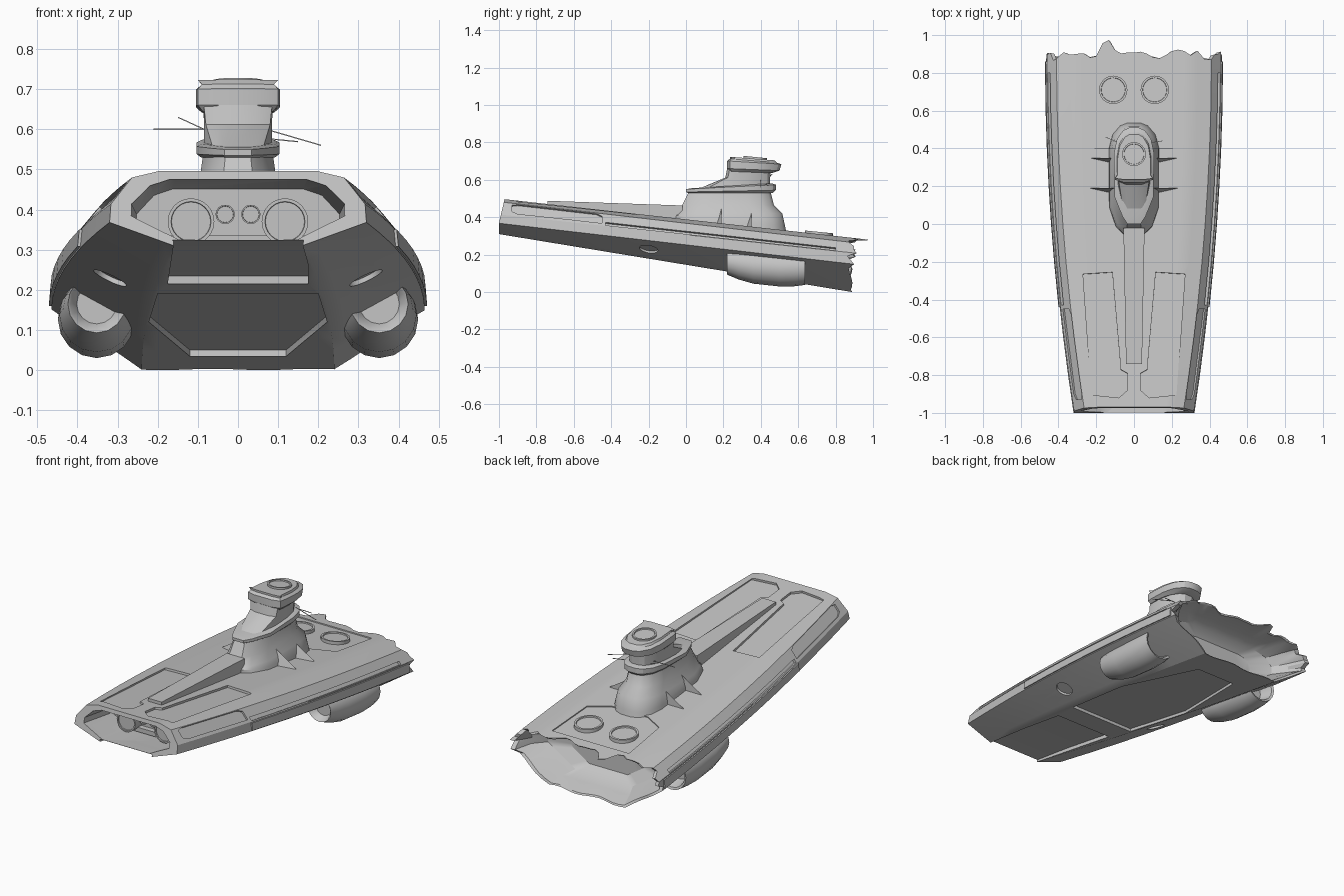
import bpy, bmesh, math
from mathutils import Vector, geometry

if "Cube" in bpy.data.objects:
    bpy.data.objects.remove(bpy.data.objects["Cube"])

grey = bpy.data.materials.new("hull grey")
grey.diffuse_color = (0.56, 0.56, 0.56, 1)
grey.use_nodes = True
grey.node_tree.nodes["Principled BSDF"].inputs["Base Color"].default_value = grey.diffuse_color


def make(name, bm, angle=30):
    bmesh.ops.recalc_face_normals(bm, faces=bm.faces)
    me = bpy.data.meshes.new(name)
    bm.to_mesh(me)
    bm.free()
    ob = bpy.data.objects.new(name, me)
    bpy.context.collection.objects.link(ob)
    me.materials.append(grey)
    bpy.ops.object.select_all(action='DESELECT')
    ob.select_set(True)
    bpy.context.view_layer.objects.active = ob
    bpy.ops.object.shade_smooth_by_angle(angle=math.radians(angle))
    return ob


def loft(name, rings, angle=30):
    bm = bmesh.new()
    vs = [[bm.verts.new(p) for p in r] for r in rings]
    n = len(vs[0])
    for a, b in zip(vs, vs[1:]):
        for i in range(n):
            j = (i + 1) % n
            bm.faces.new((a[i], a[j], b[j], b[i]))
    bm.faces.new(vs[0])
    bm.faces.new(vs[-1])
    return make(name, bm, angle)


def cut(target, cutter):
    m = target.modifiers.new("cut", 'BOOLEAN')
    m.operation, m.solver, m.object = 'DIFFERENCE', 'EXACT', cutter
    bpy.ops.object.select_all(action='DESELECT')
    target.select_set(True)
    bpy.context.view_layer.objects.active = target
    # keep the cut ahead of any shading modifier
    bpy.ops.object.modifier_move_to_index(modifier=m.name, index=0)
    bpy.ops.object.modifier_apply(modifier="cut")
    bpy.data.objects.remove(cutter, do_unlink=True)


# Half cross-section of the hull at the nose and the stern (x, z), keel to deck
NOSE = [(0, .31), (.16, .31), (.32, .368), (.315, .415), (.26, .483), (.19, .50), (0, .50)]
STERN = [(0, 0), (.24, 0), (.465, .15), (.46, .21), (.41, .265), (.30, .29), (0, .29)]


def P(y, k, s=1):
    """Point on the hull skin at length y and outline position k (0 keel .. 6 deck)."""
    i = min(int(k), 5)
    t, f = k - i, (y + 1) / 1.89
    g = 1 - (1 - f) ** 2
    pts = [(a[0] + (b[0] - a[0]) * g, a[1] + (b[1] - a[1]) * f)
           for a, b in zip(NOSE[i:i + 2], STERN[i:i + 2])]
    x, z = [pts[0][c] + (pts[1][c] - pts[0][c]) * t for c in (0, 1)]
    return Vector((s * x, y, z))


half = [i + j / c for i, c in enumerate((7, 6, 3, 3, 3, 9)) for j in range(c)] + [6]
outline = [(k, 1) for k in half] + [(k, -1) for k in half[-2:0:-1]]


def torn(k, s):
    """Ragged stern edge."""
    a = s * k
    if k < 2:
        return .88 + .01 * math.sin(6 * a)
    y = .89 + .02 * math.sin(4 * a + 1) + .014 * math.sin(11 * a)
    if k > 5:
        y += .02
    x = P(.9, k, s).x
    return min(y, .94) + (max(0, .09 - abs(x + .15) * 1.6) if k > 5 else 0)


def shrunk(p, sc, y=None):
    return Vector((p.x * sc, p.y if y is None else y, .145 + (p.z - .145) * sc))


# Hull: loft with a torn, hollow stern
rings = [[P(-1 + .03 * max(0, (P(-1, k).z - .37) / .13), k, s) for k, s in outline]]
rings += [[P(y, k, s) for k, s in outline] for y in (-.8, -.6, -.44, -.2, 0, .2, .4, .6, .8)]
rings.append([P(torn(k, s), k, s) for k, s in outline])
rings.append([shrunk(P(torn(k, s) - .006, k, s), .95) for k, s in outline])
for y, sc in ((.80, .87), (.73, .75), (.69, .5)):
    rings.append([shrunk(P(.8, k, s), sc, y) for k, s in outline])
hull = loft("hull", rings)

# Nose bay and the slot in the belly below it
bay = [(.15, .325), (.272, .385), (.272, .415), (.225, .462), (.175, .478)]
bay = bay + [(-x, z) for x, z in bay[::-1]]
cut(hull, loft("bay_cutter", [[(x * (1 if y < -.9 else .93), y, z - .111 * (y + 1)) for x, z in bay]
                              for y in (-1.1, -.76)]))
slot = [(-1.1, .1), (-1.1, .335), (-.77, .298), (-.42, .235), (-.42, .1)]
cut(hull, loft("slot_cutter", [[(x * (.158 if y < -1 else .175), y, z) for y, z in slot] for x in (-1, 1)]))


def recess(pts, depth):
    pts = [Vector(p) for p in pts]
    n = geometry.normal(pts)
    mid = sum(pts, Vector()) / len(pts)
    axis = Vector((0, mid.y, (P(mid.y, 0).z + P(mid.y, 6).z) / 2))
    if n.dot(mid - axis) < 0:
        n = -n
    cut(hull, loft("recess_cutter", [[p - n * depth for p in pts], [p + n * .05 for p in pts]]))


# Recessed panels, mirrored left and right
deck = [(.27, -.265), (.115, -.255), (.07, -.77), (.035, -.79), (.035, -.88), (.08, -.92), (.225, -.905)]
for s in (1, -1):
    recess([(s * x, y, P(y, 6).z) for x, y in deck], .012)
    recess([P(y, k, s) for y, k in ((-.90, 3.2), (-.93, 3.35), (-.93, 3.85), (-.9, 3.95),
                                    (-.48, 3.95), (-.45, 3.8), (-.45, 3.2))], .01)
    ring = [i * math.tau / 20 for i in range(20)]
    recess([P(-.2 + .05 * math.cos(a), 1.52 + .2 * math.sin(a), s) for a in ring], .012)
    # Long groove above the side band
    ys = [-.43, -.2, 0, .2, .4, .6, .8]
    loft_rings = []
    for y in ys:
        a, b = P(y, 3.05, s), P(y, 3.3, s)
        o, d = Vector((s * .04, 0, .02)), Vector((s * -.014, 0, -.006))
        loft_rings.append([a + d, b + d, b + o, a + o])
    cut(hull, loft("groove_cutter", loft_rings))
belly = [(.2, -.27), (.222, .16), (.12, .68)]
recess([(x, y, P(y, 0).z) for x, y in belly] + [(-x, y, P(y, 0).z) for x, y in belly[::-1]], .016)
aft = [(.24, .85), (.225, .56), (.11, .5)]
recess([(x, y, P(y, 6).z) for x, y in aft] + [(-x, y, P(y, 6).z) for x, y in aft[::-1]], .006)
bpy.ops.object.shade_smooth_by_angle(angle=math.radians(30))

# Side bands, engine pods, fins
for s, side in ((1, "right"), (-1, "left")):
    loft(side + "_side_band", [[P(y, 2.1, s) + Vector((s * d, 0, 0)) for d in (-.01, .007)] +
                               [P(y, 2.92, s) + Vector((s * d, 0, 0)) for d in (.007, -.01)]
                               for y in (-.44, -.2, 0, .2, .4, .6, .86)])
    pod = [(.26, .165, .05), (.225, .165, .066), (.22, .165, .072), (.28, .152, .084), (.36, .138, .093),
           (.5, .127, .097), (.58, .127, .096), (.635, .130, .092), (.63, .13, .08), (.56, .13, .06)]
    loft(side + "_pod", [[(s * (.352 + r * math.cos(a)), y, z + r * math.sin(a))
                          for a in [i * math.tau / 16 for i in range(16)]] for y, z, r in pod], 35)
    for y in (.18, .34):
        z = P(y, 6).z
        loft(side + "_fin", [[(s * .09, y + .01, z + .09), (s * .09, y + .01, z - .02), (s * .09, y - .03, z - .02)],
                             [(s * .23, y + .01, z + .002), (s * .23, y + .01, z - .02), (s * .23, y + .004, z - .02)]])


def cylinder(name, loc, r, depth, front=False, seg=24):
    """Disc with a raised rim; faces up along the deck slope, or forward."""
    prof = [(r, -depth), (r, 0), (r * .86, 0), (r * .84, -.006)]
    rings = []
    for rr, h in prof:
        ring = []
        for i in range(seg):
            a = i * math.tau / seg
            c, d = rr * math.cos(a), rr * math.sin(a)
            ring.append(Vector(loc) + Vector((c, -h, d) if front else (c, d, h - .1 * d)))
        rings.append(ring)
    loft(name, rings)


# Lamps in the nose bay, discs on the aft deck
for s in (1, -1):
    cylinder("large_lamp", (s * .117, -.83, .37), .058, .09, True)
    cylinder("small_lamp", (s * .032, -.80, .388), .024, .06, True, 16)
    cylinder("deck_disc", (s * .11, .71, P(.71, 6).z + .012), .075, .03)
loft("bay_ledge", [[(x, y, z) for x, z in ((-.2, .31), (.2, .31), (.2, .335), (-.2, .335))] for y in (-.79, -.75)])

# Centre ridge
loft("ridge", [[(-w, y, b), (w, y, b), (w, y, t), (-w, y, t)]
               for y, w, b, t in ((-.74, .042, .45, .488), (-.02, .056, .36, .463))])


def deckring(z, y0, y1, w, nose, tilt=0, front=.06):
    """Rounded bow-shaped plan outline of a tower level."""
    q = [(nose * .55, y0), (nose, y0 + front * .7), (w, y0 + front * 2.4), (w, y1 - .13),
         (w * .86, y1 - .06), (w * .55, y1 - .015), (w * .25, y1)]
    q = q + [(-x, y) for x, y in q[::-1]]
    return [(x, y, z + tilt * (y - .24)) for x, y in q]


# Tower, from base to head
loft("tower_base", [deckring(.30, -.06, .54, .135, .10), deckring(.38, -.055, .53, .13, .095, -.1),
                    deckring(.42, -.045, .515, .12, .085), deckring(.465, -.02, .47, .097, .07),
                    deckring(.545, .02, .45, .086, .055)], 35)
loft("tower_collar", [deckring(.53, .01, .465, .092, .055), deckring(.54, 0, .48, .103, .062, .02),
                      deckring(.562, 0, .48, .103, .062, .05), deckring(.568, .03, .46, .09, .05, .06)], 25)
loft("tower_neck", [deckring(.545, .05, .45, .084, .06), deckring(.612, .21, .45, .085, .08, 0, .02),
                    deckring(.66, .22, .455, .086, .085, 0, .02)], 25)
loft("tower_head", [deckring(.645, .23, .46, .09, .088, -.04, .02), deckring(.66, .22, .50, .105, .1, -.04, .02),
                    deckring(.70, .22, .51, .105, .1, -.06, .02), deckring(.712, .235, .485, .09, .09, -.08, .01),
                    deckring(.723, .235, .475, .087, .1, -.08, .01)], 25)
cylinder("tower_disc", (0, .37, .722), .063, .02)

# Antenna rods on the tower
for a, b in (((-.08, .4, .6), (-.21, .4, .6)), ((-.08, .43, .598), (-.15, .46, .63)),
             ((.08, .4, .597), (.207, .4, .56)), ((.08, .43, .576), (.15, .44, .569))):
    loft("antenna", [[Vector(p) + Vector(o) * .0015 for o in ((0, -1, -1), (0, 1, -1), (0, 1, 1), (0, -1, 1))]
                     for p in (a, b)])
